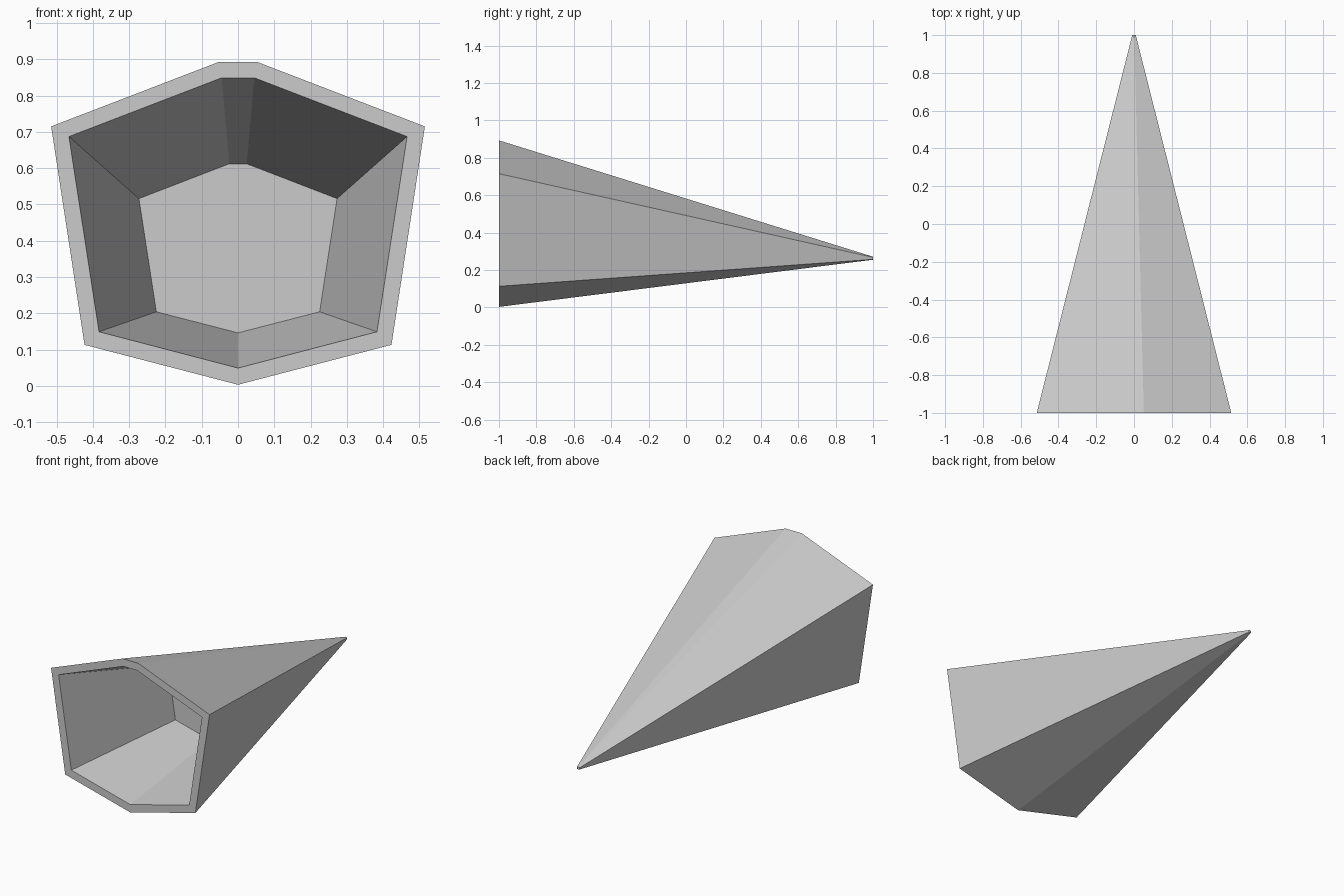
import bpy, bmesh

if "Cube" in bpy.data.objects:
    bpy.data.objects.remove(bpy.data.objects["Cube"])

# Light grey finish
grey = bpy.data.materials.new("light_grey")
grey.diffuse_color = (0.6, 0.6, 0.6, 1)
grey.use_nodes = True
grey.node_tree.nodes["Principled BSDF"].inputs["Base Color"].default_value = grey.diffuse_color


def ring(bm, half, y):
    """Mirror a right-hand half profile (bottom to top) into a closed ring."""
    points = half + [(-x, z) for x, z in reversed(half) if x > 0]
    return [bm.verts.new((x, y, z)) for x, z in points]


def bridge(bm, a, b):
    n = len(a)
    for i in range(n):
        j = (i + 1) % n
        bm.faces.new((a[i], a[j], b[j], b[i]))


# Seven-sided profiles: open mouth, recess and tiny tip
outer = [(0, 0.003), (0.423, 0.113), (0.515, 0.715), (0.052, 0.893)]
inner = [(0, 0.049), (0.383, 0.149), (0.466, 0.687), (0.045, 0.849)]
floor = [(0, 0.146), (0.225, 0.204), (0.273, 0.516), (0.024, 0.612)]
tip = [(x * 0.018, 0.255 + z * 0.018) for x, z in outer]

bm = bmesh.new()
tip_ring = ring(bm, tip, 1)
outer_ring = ring(bm, outer, -1)
inner_ring = ring(bm, inner, -1)
floor_ring = ring(bm, floor, -0.26)

bridge(bm, tip_ring, outer_ring)    # tapering shell
bridge(bm, outer_ring, inner_ring)  # front rim
bridge(bm, inner_ring, floor_ring)  # recess walls
bm.faces.new(floor_ring)            # recess floor
bm.faces.new(tip_ring)              # blunt tip
bmesh.ops.recalc_face_normals(bm, faces=bm.faces)

mesh = bpy.data.meshes.new("hollow_cone")
bm.to_mesh(mesh)
bm.free()
mesh.materials.append(grey)
cone = bpy.data.objects.new("hollow_cone", mesh)
bpy.context.collection.objects.link(cone)
